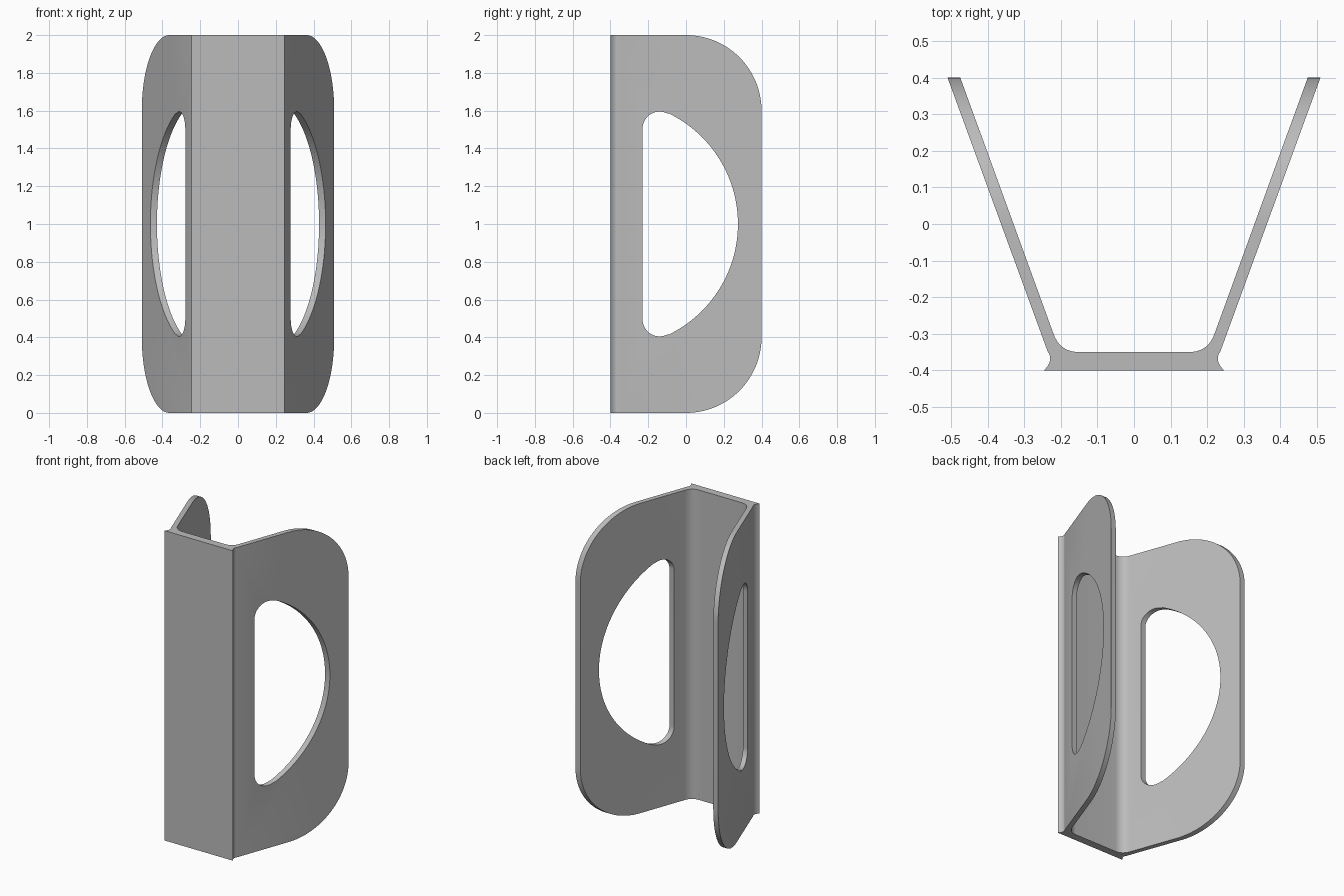
import bpy, bmesh
from math import radians, cos, sin
from mathutils import Vector

cube = bpy.data.objects.get("Cube")
if cube:
    bpy.data.objects.remove(cube, do_unlink=True)

grey = bpy.data.materials.new("light_grey")
grey.use_nodes = True
colour = (0.5, 0.5, 0.5, 1)
grey.diffuse_color = colour
grey.node_tree.nodes["Principled BSDF"].inputs["Base Color"].default_value = colour


def arc(cx, cy, r, a0, a1, n):
    angles = [radians(a0 + (a1 - a0) * i / n) for i in range(n + 1)]
    return [(cx + r * cos(a), cy + r * sin(a)) for a in angles]


def curve(p, q, r, n=10):
    """Quadratic fillet from p to r, pulled towards q."""
    p, q, r = Vector(p), Vector(q), Vector(r)
    steps = [i / n for i in range(n + 1)]
    return [tuple(p * (1 - t) ** 2 + q * 2 * t * (1 - t) + r * t * t) for t in steps]


def prism(name, points, start, depth):
    """Closed prism from 3D profile points swept along depth."""
    bm = bmesh.new()
    face = bm.faces.new([bm.verts.new(Vector(p) + Vector(start)) for p in points])
    swept = bmesh.ops.extrude_face_region(bm, geom=[face])
    moved = [v for v in swept["geom"] if isinstance(v, bmesh.types.BMVert)]
    bmesh.ops.translate(bm, verts=moved, vec=depth)
    bmesh.ops.recalc_face_normals(bm, faces=bm.faces)
    mesh = bpy.data.meshes.new(name)
    bm.to_mesh(mesh)
    bm.free()
    mesh.materials.append(grey)
    obj = bpy.data.objects.new(name, mesh)
    bpy.context.collection.objects.link(obj)
    return obj


def mirrored(half, centre=0.0, axis=0):
    """Add the reversed mirror image of half a profile."""
    flip = [(2 * centre - a, b) if axis == 0 else (a, 2 * centre - b) for a, b in half]
    return half + flip[::-1]


# Folded channel: front web, relieved outer corners, splayed flanges
half = curve((0.246, -0.4), (0.218, -0.372), (0.236, -0.348), 8)
half += [(0.546, 0.5), (0.511, 0.5)]
half += curve((0.22, -0.3), (0.202, -0.35), (0.15, -0.35))
plan = mirrored(half)
bracket = prism("folded_bracket", [(x, y, 0) for x, y in plan], (0, 0, -0.1), (0, 0, 2.2))

# Side outline with rounded rear corners
outline = mirrored([(-0.6, 2)] + arc(0, 1.6, 0.4, 90, 0, 28), 1, 1)
trim = prism("side_outline", [(0, y, z) for y, z in outline], (-1, 0, 0), (2, 0, 0))

# D-shaped window through both flanges
window = arc(-0.14, 1.505, 0.09, 180, 65, 14) + arc(-0.376, 1, 0.651, 64, 1, 26)
window = mirrored(window, 1, 1)
hole = prism("window_cutter", [(0, y, z) for y, z in window], (-1, 0, 0), (2, 0, 0))

bpy.ops.object.select_all(action="DESELECT")
bpy.context.view_layer.objects.active = bracket
bracket.select_set(True)
for cutter, operation in ((trim, "INTERSECT"), (hole, "DIFFERENCE")):
    cutter.hide_render = True
    mod = bracket.modifiers.new(cutter.name, "BOOLEAN")
    mod.operation, mod.solver, mod.object = operation, "EXACT", cutter
    bpy.ops.object.modifier_apply(modifier=mod.name)
    bpy.data.objects.remove(cutter, do_unlink=True)

bpy.ops.object.shade_smooth_by_angle(angle=radians(30))
